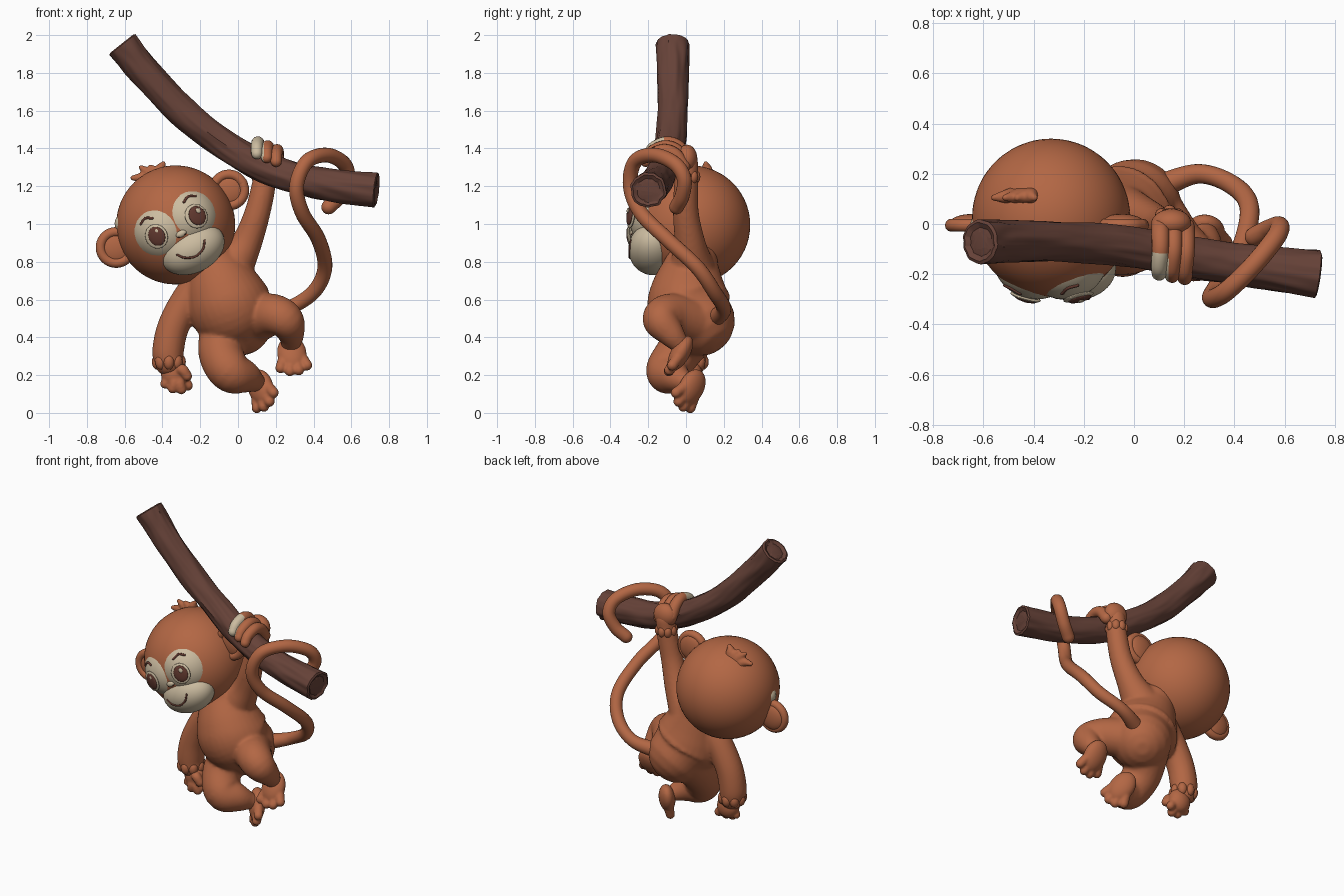
import bpy, bmesh, math
from mathutils import Vector, Matrix, noise

if "Cube" in bpy.data.objects:
    bpy.data.objects.remove(bpy.data.objects["Cube"])


def material(name, rgb):
    m = bpy.data.materials.new(name)
    m.diffuse_color = (*rgb, 1)
    m.use_nodes = True
    m.node_tree.nodes["Principled BSDF"].inputs["Base Color"].default_value = m.diffuse_color
    return m


FUR = material("orange fur", (0.45, 0.135, 0.058))
CREAM = material("cream skin", (0.60, 0.50, 0.35))
BARK = material("brown bark", (0.135, 0.055, 0.04))
DARK = material("dark brown", (0.12, 0.04, 0.028))


def finish(bm, name, mat, matrix=None, voxel=0, angle=None):
    """Turn a bmesh into a smooth named object, optionally fused by remeshing."""
    bmesh.ops.recalc_face_normals(bm, faces=bm.faces)
    for f in bm.faces:
        f.smooth = True
    me = bpy.data.meshes.new(name)
    bm.to_mesh(me)
    bm.free()
    ob = bpy.data.objects.new(name, me)
    bpy.context.collection.objects.link(ob)
    me.materials.append(mat)
    if matrix:
        ob.matrix_world = matrix
    if voxel:
        rm = ob.modifiers.new("fuse", 'REMESH')
        rm.mode, rm.voxel_size, rm.use_smooth_shade = 'VOXEL', voxel, True
        sm = ob.modifiers.new("soften", 'SMOOTH')
        sm.factor, sm.iterations = 0.5, 6
    if angle:
        bpy.ops.object.select_all(action='DESELECT')
        ob.select_set(True)
        bpy.context.view_layer.objects.active = ob
        bpy.ops.object.shade_smooth_by_angle(angle=angle)
    return ob


def ball(bm, c, r, rot=None, seg=32):
    r = r if isinstance(r, tuple) else (r, r, r)
    m = Matrix.Translation(c) @ (rot or Matrix()) @ Matrix.Diagonal((*r, 1))
    bmesh.ops.create_uvsphere(bm, u_segments=seg, v_segments=seg // 2, radius=1, matrix=m)


def spline(pts, n):
    """Catmull-Rom through (x, y, z, radius) points."""
    p = [Vector(q) for q in pts]
    p = [2 * p[0] - p[1]] + p + [2 * p[-1] - p[-2]]
    out = []
    for i in range(1, len(p) - 2):
        a, b, c, d = p[i - 1:i + 3]
        for k in range(n):
            t = k / n
            out.append(0.5 * (2 * b + (c - a) * t + (2 * a - 5 * b + 4 * c - d) * t * t
                              + (3 * b - a - 3 * c + d) * t ** 3))
    return out + [p[-2]]


def tube(bm, pts, sides=16, n=6, rounded=True, bump=None):
    """Tapered tube along a path, with rounded or flat ends. Returns the end faces."""
    s = [(v.to_3d(), v[3]) for v in spline(pts, n)]
    if rounded:
        t0 = (s[0][0] - s[1][0]).normalized()
        t1 = (s[-1][0] - s[-2][0]).normalized()
        (p0, r0), (p1, r1) = s[0], s[-1]
        arcs = [math.radians(a) for a in (20, 40, 60, 78)]
        s = [(p0 + t0 * r0 * math.sin(a), r0 * math.cos(a)) for a in reversed(arcs)] + s
        s += [(p1 + t1 * r1 * math.sin(a), r1 * math.cos(a)) for a in arcs]
    rings, side = [], None
    for i, (p, r) in enumerate(s):
        t = (s[min(i + 1, len(s) - 1)][0] - s[max(i - 1, 0)][0]).normalized()
        side = side or t.orthogonal()
        side = (side - t * side.dot(t)).normalized()
        up = t.cross(side)
        ring = []
        for k in range(sides):
            a = math.tau * k / sides
            q = r * (bump(a, i) if bump else 1)
            ring.append(bm.verts.new(p + (side * math.cos(a) + up * math.sin(a)) * q))
        rings.append(ring)
    for A, B in zip(rings, rings[1:]):
        for k in range(sides):
            j = (k + 1) % sides
            bm.faces.new((A[k], A[j], B[j], B[k]))
    return [bm.faces.new(rings[0]), bm.faces.new(rings[-1])]


# Branch with bark grooves and dished ends
bm = bmesh.new()
ends = tube(bm, [(-.612, -.07, 1.95, .088), (-.5, -.07, 1.81, .082), (-.3, -.07, 1.60, .08),
                 (-.1, -.08, 1.44, .08), (.1, -.11, 1.32, .08), (.3, -.145, 1.245, .082),
                 (.5, -.17, 1.205, .085), (.73, -.2, 1.18, .094)], 48, 14, False,
            lambda a, i: 1 + .09 * noise.noise(Vector((3 * math.cos(a), 3 * math.sin(a), i * .09))))
bm.normal_update()
for width, depth in ((.012, .006), (.02, -.012), (.02, .004)):
    bmesh.ops.recalc_face_normals(bm, faces=bm.faces)
    bmesh.ops.inset_individual(bm, faces=ends, thickness=width, depth=depth)
finish(bm, "branch", BARK, angle=math.radians(40))

# Torso, arms and legs fused into one soft body
bm = bmesh.new()
tube(bm, [(-.13, .03, .80, .14), (-.08, .015, .66, .2), (-.04, .02, .56, .222), (0, .07, .49, .19)], 32)
tube(bm, [(-.03, .03, .78, .12), (.045, .02, .9, .083), (.1, 0, 1.05, .069), (.135, .0, 1.2, .064),
          (.15, .01, 1.32, .056)], 24)
tube(bm, [(-.19, .03, .70, .09), (-.28, .03, .58, .085), (-.345, .03, .45, .084),
          (-.37, .03, .33, .084), (-.365, .03, .27, .078)], 24)
tube(bm, [(-.06, .05, .45, .14), (-.09, -.04, .32, .12), (-.04, -.1, .22, .113),
          (.04, -.06, .19, .088), (.1, .0, .16, .05)], 24)
tube(bm, [(.06, .06, .48, .13), (.17, -.08, .52, .113), (.25, -.13, .49, .1),
          (.28, -.08, .42, .073), (.28, -.03, .36, .05)], 24)
finish(bm, "body", FUR, voxel=.011)

# Tail looped over the branch
bm = bmesh.new()
path = [(.1, .15, .5), (.26, .2, .55), (.40, .15, .64), (.46, .06, .77), (.425, -.1, .92),
        (.34, -.24, 1.06), (.31, -.295, 1.2), (.365, -.27, 1.33), (.47, -.17, 1.365),
        (.56, -.06, 1.32), (.58, -.01, 1.24), (.54, -.02, 1.15), (.48, -.05, 1.09)]
tube(bm, [(*p, .05 if i == 0 else .039) for i, p in enumerate(path)], 20, 8)
finish(bm, "tail", FUR)

# Gripping hand: palm behind the branch, fingers over the top
bm = bmesh.new()
ball(bm, (.15, .005, 1.345), (.078, .055, .075))
finish(bm, "gripping_palm", FUR)
bm = bmesh.new()
for fx in (.105, .157, .207):
    y, z = -.11 - .17 * (fx - .1), 1.32 - .4 * (fx - .1)
    tube(bm, [(fx, y + .115, z + .03, .036), (fx, y + .07, z + .09, .036), (fx, y + .01, z + .112, .034),
              (fx - .005, y - .055, z + .09, .032), (fx - .005, y - .085, z + .055, .03)], 16)
ob = finish(bm, "gripping_fingers", FUR)
ob.data.materials.append(CREAM)
for f in ob.data.polygons:
    f.material_index = int(f.center.x < .135 and f.center.y < -.115)

# Fur cuffs at both wrists
for name, c, r, b in (("raised_cuff", (.142, .005, 1.25), .045, .026), ("hanging_cuff", (-.366, .03, .27), .06, .03)):
    bm = bmesh.new()
    for k in range(8):
        a = math.tau * k / 8
        ball(bm, (c[0] + r * math.cos(a), c[1] + r * math.sin(a), c[2]), (b, b, b * 1.4), seg=16)
    finish(bm, name, FUR)

# Hanging hand
bm = bmesh.new()
ball(bm, (-.335, .03, .205), (.073, .058, .08))
for x, y, z in ((-.385, .02, .155), (-.345, 0, .13), (-.3, 0, .125), (-.265, .03, .145), (-.27, -.02, .195)):
    tube(bm, [(-.335, .03, .21, .03), ((x - .325) / 2, y, z + .035, .03), (x, y, z, .028)], 12)
finish(bm, "hanging_hand", FUR, voxel=.007)


# Feet: flattened sole with four toes
def foot(name, c, toe_dir, sole_dir):
    c, d, n = Vector(c), Vector(toe_dir).normalized(), Vector(sole_dir)
    n = (n - d * n.dot(d)).normalized()
    w = n.cross(d)
    rot = Matrix((w, d, n)).transposed().to_4x4()
    bm = bmesh.new()
    ball(bm, c, (.078, .105, .05), rot)
    for k in (-1.5, -.5, .5, 1.5):
        root = c + w * k * .035 + d * .04
        tip = c + w * k * .047 + d * (.112 - .012 * k * k) - n * .005
        tube(bm, [(*root, .03), (*((root + tip) / 2), .029), (*tip, .029)], 12)
    finish(bm, name, FUR, voxel=.007)


foot("lower_foot", (.12, .03, .135), (.3, -.45, -.75), (.65, .65, -.1))
foot("upper_foot", (.285, -.03, .315), (.12, -.5, -.85), (0, .83, -.55))

# Head frame: everything below is built upright, then tilted
HEAD = Matrix.Translation((-.33, .025, .995)) @ Matrix.Rotation(math.radians(-27), 4, 'Y')
R = .315
lobes = [(Vector((s * .39, -.92, .035)) * .16, (.178,) * 3) for s in (-1, 1)]
muzzle = (Vector((.022, -.2, -.155)), (.178, .13, .125))


def front(x, z):
    """Point on the front of the face at local x, z."""
    ys = []
    for c, r in [(Vector(), (R, R, R)), muzzle] + lobes:
        q = 1 - ((x - c.x) / r[0]) ** 2 - ((z - c.z) / r[2]) ** 2
        if q > 0:
            ys.append(c.y - r[1] * math.sqrt(q))
    return Vector((x, min(ys), z))


bm = bmesh.new()
ball(bm, (0, 0, 0), R, seg=64)
finish(bm, "head", FUR, HEAD)
bm = bmesh.new()
for c, r in lobes + [muzzle]:
    ball(bm, c, r, seg=48)
ball(bm, front(.005, -.055), (.03, .014, .018), seg=16)
finish(bm, "face_mask", CREAM, HEAD)
bm = bmesh.new()
ball(bm, Vector((-.86, -.12, .47)).normalized() * .27, .055)
finish(bm, "head_patch", CREAM, HEAD)

for s, side in ((-1, "outer"), (1, "inner")):
    # Ears: disc with a raised rim
    bm = bmesh.new()
    ex, ez = s * .335, .037
    ball(bm, (ex, -.02, ez), (.088, .035, .088))
    tube(bm, [(ex + .082 * math.cos(a), -.03, ez + .082 * math.sin(a), .026)
              for a in (math.tau * k / 12 for k in range(13))], 14, 4)
    finish(bm, side + "_ear", FUR, HEAD)
    # Eyes: cream eyeball, dark iris, cream glint
    p = front(s * .118, -.008)
    n = Vector((s * .3, -.95, 0))
    rot = n.to_track_quat('-Y', 'Z').to_matrix().to_4x4()
    for part, mat, off, r, lift in (("eyeball", CREAM, (0, 0), (.062, .012, .066), 0),
                                    ("iris", DARK, (.004, 0), (.046, .012, .052), .008),
                                    ("glint", CREAM, (.018, .022), (.013, .005, .015), .018)):
        bm = bmesh.new()
        ball(bm, p + n * lift + Vector((off[0], 0, off[1])), r, rot, 24)
        finish(bm, side + "_" + part, mat, HEAD)
    # Eyebrows
    bm = bmesh.new()
    tube(bm, [(*front(s * .128 + dx, .096 + dz), .007) for dx, dz in ((-.034, -.008), (0, .008), (.034, -.008))], 10)
    finish(bm, side + "_eyebrow", DARK, HEAD)
    # Nostrils
    bm = bmesh.new()
    ball(bm, front(.005 + s * .018, -.066) - Vector((0, .006, 0)), (.007, .006, .004), seg=12)
    finish(bm, side + "_nostril", DARK, HEAD)

# Smiling mouth
bm = bmesh.new()
tube(bm, [(*front(x, z), .006) for x, z in ((-.064, -.145), (-.035, -.177), (.017, -.196), (.07, -.18), (.099, -.143))], 10)
finish(bm, "mouth", DARK, HEAD)

# Hair tuft on the crown
bm = bmesh.new()
for x, h, lean in ((-.05, .325, -.04), (0, .355, -.025), (.035, .335, -.015), (.075, .32, .015)):
    tube(bm, [(x * .6, .09, .26, .035), (x * .85, .085, .30, .03), (x + lean, .08, h, .014)], 12)
finish(bm, "hair_tuft", FUR, HEAD, voxel=.007)
